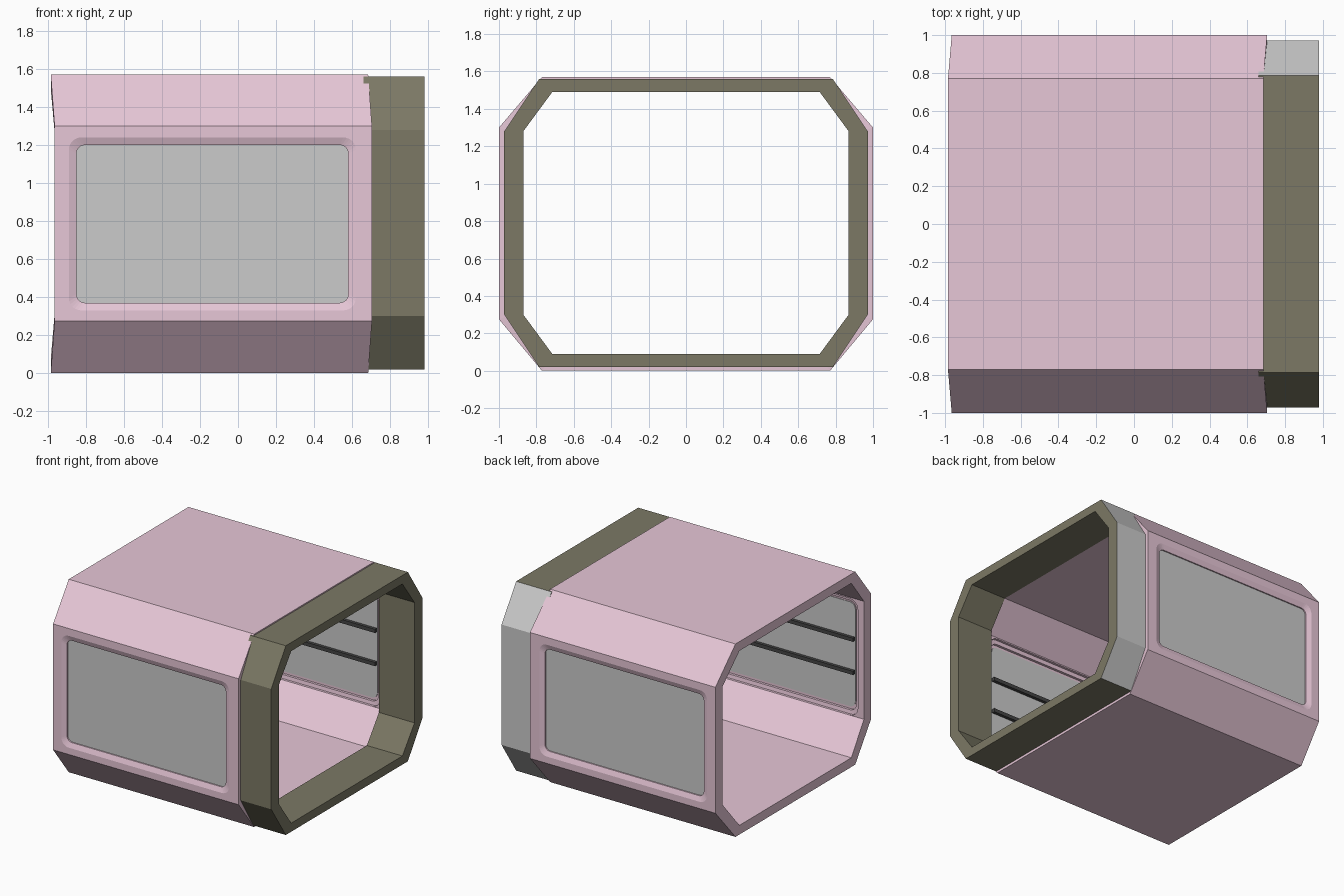
import bpy, bmesh
from math import sin, cos, pi

if "Cube" in bpy.data.objects:
    bpy.data.objects.remove(bpy.data.objects["Cube"])


def material(name, rgb):
    m = bpy.data.materials.new(name)
    m.diffuse_color = (*rgb, 1)
    m.use_nodes = True
    m.node_tree.nodes["Principled BSDF"].inputs["Base Color"].default_value = m.diffuse_color
    return m


PINK = material("pink_paint", (0.80, 0.57, 0.68))
OLIVE = material("olive_paint", (0.20, 0.19, 0.13))
DARK = material("dark_metal", (0.06, 0.06, 0.06))


def loft(name, loops, mats=(), closed=False):
    """Skin equal-length point loops; closed joins last to first, otherwise the ends are capped."""
    bm = bmesh.new()
    rows = [[bm.verts.new(p) for p in loop] for loop in loops]
    n = len(rows[0])
    pairs = list(zip(rows, rows[1:])) + ([(rows[-1], rows[0])] if closed else [])
    for a, b in pairs:
        for i in range(n):
            j = (i + 1) % n
            bm.faces.new((a[i], a[j], b[j], b[i]))
    if not closed:
        bm.faces.new(rows[0])
        bm.faces.new(rows[-1])
    bmesh.ops.recalc_face_normals(bm, faces=bm.faces)
    me = bpy.data.meshes.new(name)
    bm.to_mesh(me)
    bm.free()
    ob = bpy.data.objects.new(name, me)
    bpy.context.collection.objects.link(ob)
    for m in mats:
        me.materials.append(m)
    return ob


def octagon(yt, ys, z0, z1, z2, z3, x_top, x_side):
    """Chamfered cross-section; flat and side corners may sit at different x."""
    half = [(x_top, yt, z0), (x_side, ys, z1), (x_side, ys, z2), (x_top, yt, z3)]
    return half + [(x, -y, z) for x, y, z in reversed(half)]


def tube(name, outer, inner, left, right, mats):
    return loft(name, [octagon(*outer, *left), octagon(*outer, *right),
                       octagon(*inner, *right), octagon(*inner, *left)], mats, True)


def window_loop(y, grow, steps=6):
    """Rounded window outline at depth y, enlarged by grow."""
    x0, x1, z0, z1 = -0.85 - grow, 0.58 + grow, 0.37 - grow, 1.20 + grow
    r = 0.045 + grow * 0.5
    corners = [(x1 - r, z1 - r), (x0 + r, z1 - r), (x0 + r, z0 + r), (x1 - r, z0 + r)]
    return [(cx + r * cos(a), y, cz + r * sin(a))
            for k, (cx, cz) in enumerate(corners)
            for a in [(k + i / steps) * pi / 2 for i in range(steps + 1)]]


# Main octagonal shell with slightly swept ends
shell = tube("body_shell", (0.77, 1.0, 0, 0.275, 1.30, 1.57),
             (0.72, 0.91, 0.075, 0.31, 1.27, 1.495),
             (-0.985, -0.965), (0.685, 0.705), [PINK])

# End frame
frame = tube("end_frame", (0.785, 0.972, 0.02, 0.30, 1.28, 1.56),
             (0.715, 0.87, 0.09, 0.30, 1.28, 1.49),
             (0.66, 0.66), (0.98, 0.98), [OLIVE, None])
# Bare grey outer faces on the back side of the frame
for f in frame.data.polygons:
    if f.normal.y > 0.3 and f.center.y > 0.8:
        f.material_index = 1

# Windows on both sides: stepped opening, pane and interior bars
for side, s in (("front", -1), ("back", 1)):
    cutter = loft(side + "_window_cutter",
                  [window_loop(s * y, g) for y, g in
                   ((1.03, 0.045), (1.0, 0.04), (0.985, 0.0), (0.955, 0.0), (0.955, 0.03),
                    (0.935, 0.03), (0.93, 0.06), (0.88, 0.06))])
    cutter.hide_render = True
    cutter.hide_viewport = True
    cut = shell.modifiers.new(side + "_window", 'BOOLEAN')
    cut.operation, cut.object, cut.solver = 'DIFFERENCE', cutter, 'EXACT'

    loft(side + "_window_pane", [window_loop(s * 0.975, 0.01), window_loop(s * 0.95, 0.01)])

    for k, z in enumerate((0.65, 0.92)):
        loft(f"{side}_window_bar_{k + 1}",
             [[(x, s * y, z + dz) for y, dz in ((0.955, -0.015), (0.955, 0.015),
                                                (0.925, 0.015), (0.925, -0.015))]
              for x in (-0.855, 0.585)], [DARK])
